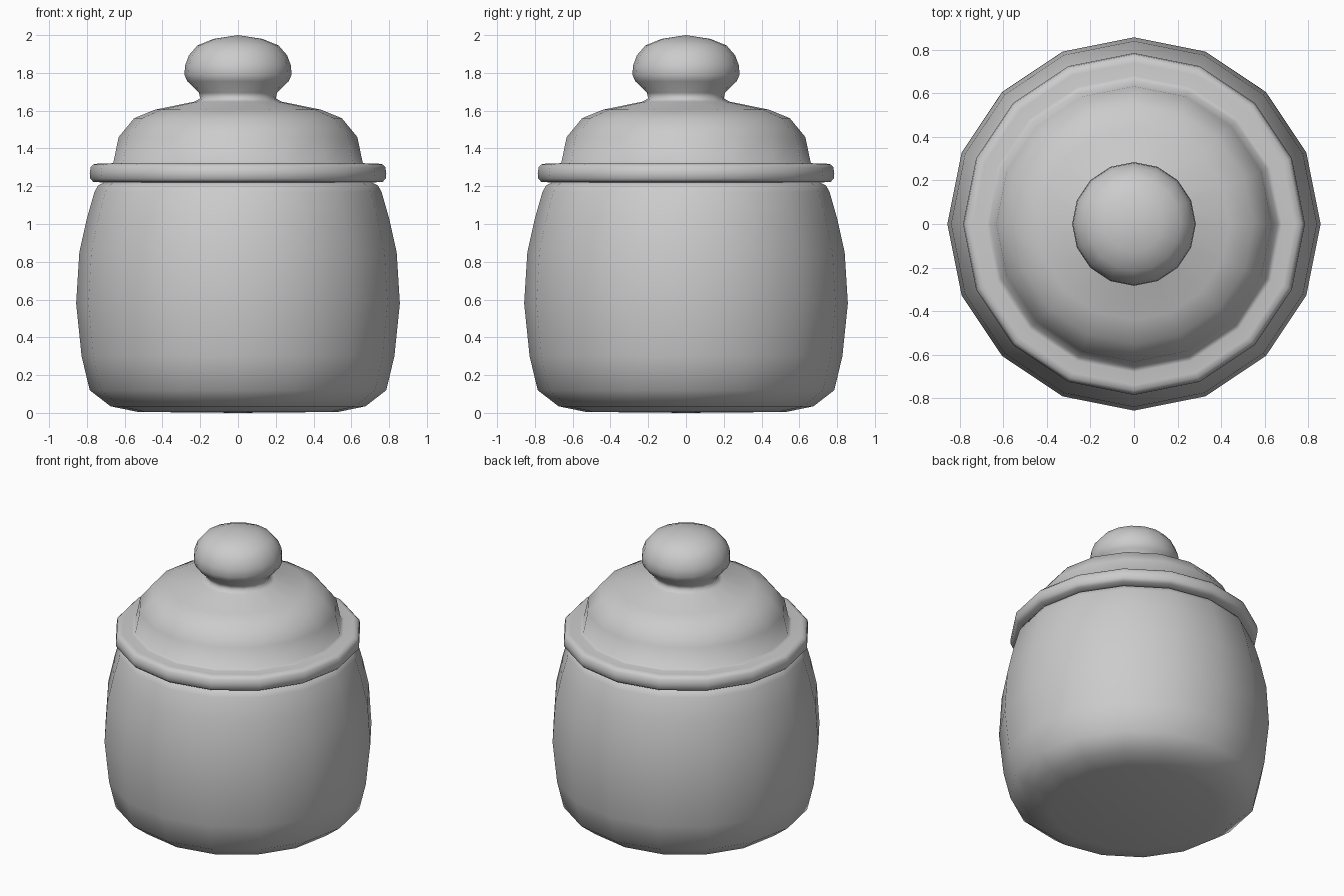
import bpy, bmesh
from math import cos, sin, tau

if "Cube" in bpy.data.objects:
    bpy.data.objects.remove(bpy.data.objects["Cube"])

SIDES = 16


def lathe(name, profile):
    """Revolve (radius, height) points, listed bottom to top, around z."""
    bm = bmesh.new()
    rings = []
    for r, z in profile:
        if r == 0:
            rings.append([bm.verts.new((0, 0, z))] * SIDES)
        else:
            rings.append([bm.verts.new((r * cos(tau * i / SIDES), r * sin(tau * i / SIDES), z))
                          for i in range(SIDES)])
    for low, high in zip(rings, rings[1:]):
        for i in range(SIDES):
            j = (i + 1) % SIDES
            corners = dict.fromkeys((low[i], low[j], high[j], high[i]))
            bm.faces.new(list(corners))
    bmesh.ops.recalc_face_normals(bm, faces=bm.faces[:])
    for f in bm.faces:
        f.smooth = True
    mesh = bpy.data.meshes.new(name)
    bm.to_mesh(mesh)
    bm.free()
    obj = bpy.data.objects.new(name, mesh)
    bpy.context.collection.objects.link(obj)
    return obj


# Rounded jar body, closed under the lid
lathe("jar_body", [(0, 0), (0.53, 0.005), (0.675, 0.035), (0.785, 0.12), (0.828, 0.3),
                   (0.857, 0.58), (0.84, 0.85), (0.8, 1.03), (0.76, 1.17),
                   (0.74, 1.205), (0.70, 1.225), (0, 1.225)])

# Lid: rolled flange, stepped dome and short neck, with the round knob on top
lathe("lid_with_knob", [(0, 1.22), (0.70, 1.22), (0.765, 1.222), (0.782, 1.24), (0.785, 1.27),
                        (0.78, 1.3), (0.765, 1.316), (0.74, 1.32), (0.68, 1.318),
                        (0.66, 1.325), (0.632, 1.46), (0.55, 1.56), (0.44, 1.605),
                        (0.23, 1.648), (0.2, 1.665), (0.207, 1.695), (0.268, 1.755),
                        (0.284, 1.79), (0.28, 1.84), (0.26, 1.893), (0.215, 1.945),
                        (0.13, 1.98), (0, 2.0)])
